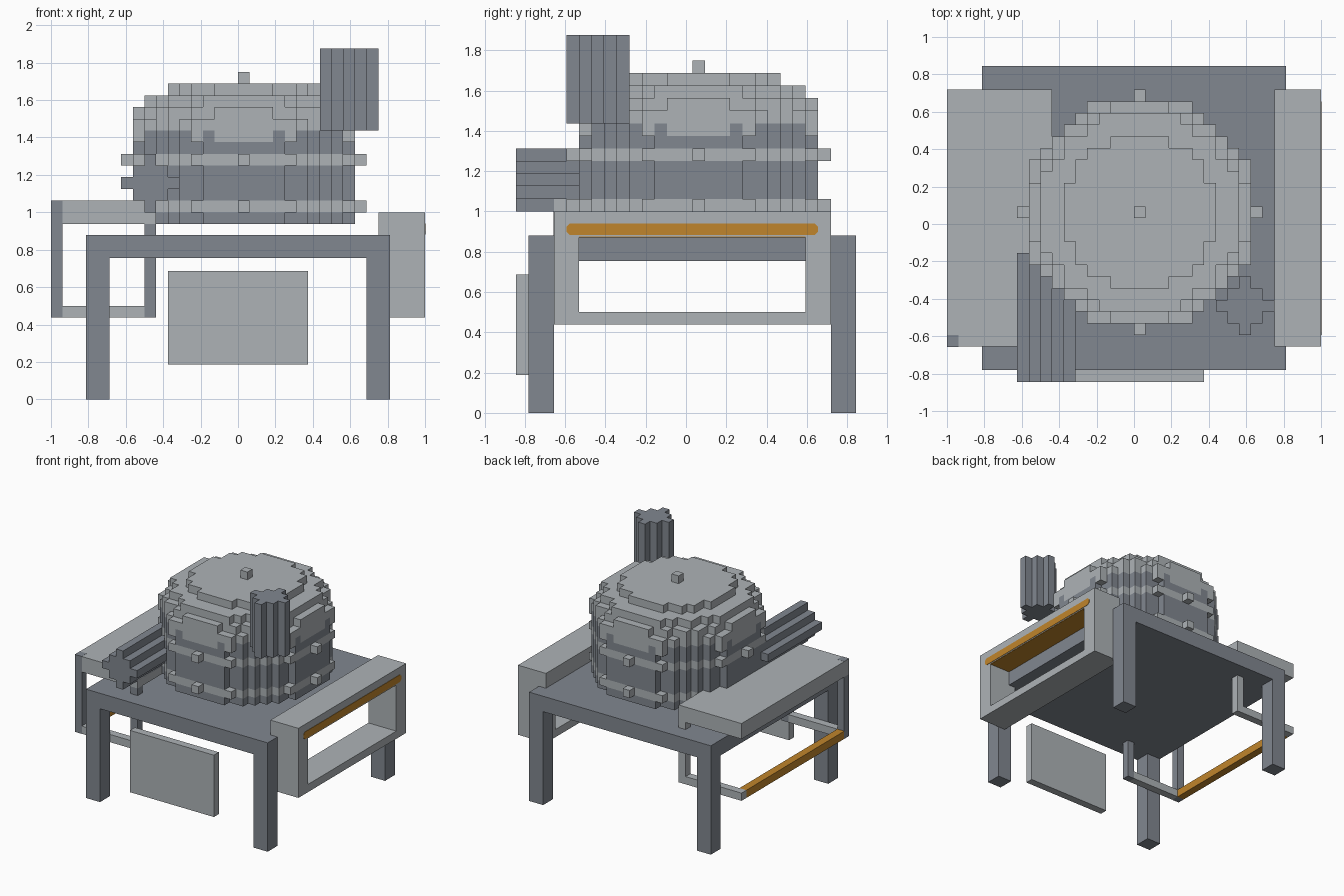
import bpy, bmesh, math
from mathutils import Vector

cube = bpy.data.objects.get("Cube")
if cube:
    bpy.data.objects.remove(cube, do_unlink=True)

U = 1 / 16  # block size


def material(name, rgb):
    m = bpy.data.materials.new(name)
    m.use_nodes = True
    m.diffuse_color = (*rgb, 1)
    m.node_tree.nodes["Principled BSDF"].inputs["Base Color"].default_value = (*rgb, 1)
    return m


LIGHT = material("light grey", (0.42, 0.45, 0.47))
SLATE = material("slate grey", (0.22, 0.242, 0.277))
ORANGE = material("orange", (0.53, 0.235, 0.025))


def finish(name, bm, *mats):
    bmesh.ops.recalc_face_normals(bm, faces=bm.faces)
    me = bpy.data.meshes.new(name)
    bm.to_mesh(me)
    bm.free()
    for m in mats:
        me.materials.append(m)
    ob = bpy.data.objects.new(name, me)
    bpy.context.collection.objects.link(ob)
    return ob


def boxes(name, mat, *spans):
    """One object from boxes given as (x0, x1, y0, y1, z0, z1)."""
    bm = bmesh.new()
    for x0, x1, y0, y1, z0, z1 in spans:
        made = bmesh.ops.create_cube(bm, size=1)["verts"]
        for v in made:
            v.co = Vector((x0 + (v.co.x + .5) * (x1 - x0),
                           y0 + (v.co.y + .5) * (y1 - y0),
                           z0 + (v.co.z + .5) * (z1 - z0)))
    return finish(name, bm, mat)


def disc(r):
    n = int(r) + 1
    return {(i, j) for i in range(-n, n + 1) for j in range(-n, n + 1) if math.hypot(i, j) <= r}


def diamond(r):
    return {(i, j) for i in range(-r, r + 1) for j in range(-r, r + 1) if abs(i) + abs(j) <= r}


def stepped_prism(name, cells, place, h0, h1, mats, rule=None):
    """Extrude a set of grid cells; place(a, b, h) maps grid to space."""
    bm = bmesh.new()

    def quad(pts, idx):
        bm.faces.new([bm.verts.new(place(*p)) for p in pts]).material_index = idx

    for i, j in cells:
        c = [(i - .5, j - .5), (i + .5, j - .5), (i + .5, j + .5), (i - .5, j + .5)]
        idx = rule(i, j) if rule else 0
        for h in (h0, h1):
            quad([(a, b, h) for a, b in c], idx)
        for k, (di, dj) in enumerate([(0, -1), (1, 0), (0, 1), (-1, 0)]):
            if (i + di, j + dj) not in cells:
                p, q = c[k], c[(k + 1) % 4]
                quad([(*p, h0), (*q, h0), (*q, h1), (*p, h1)], idx)
    bmesh.ops.remove_doubles(bm, verts=bm.verts, dist=1e-5)
    bmesh.ops.recalc_face_normals(bm, faces=bm.faces)
    bmesh.ops.dissolve_limit(bm, angle_limit=0.01, verts=bm.verts, edges=bm.edges,
                             delimit={'MATERIAL'})
    return finish(name, bm, *mats)


# Table
X, Y0, Y1 = 0.8125, -0.78125, 0.84375
boxes("table_top", SLATE, (-X, X, Y0, Y1, 0.755, 0.88))
for side, xa in (("right", -X), ("left", X - 2 * U)):
    for end, ya in (("front", Y0), ("back", Y1 - 2 * U)):
        boxes(f"{end}_{side}_leg", SLATE, (xa, xa + 2 * U, ya, ya + 2 * U, 0, 0.755))

# Hanging front panel
boxes("front_panel", LIGHT, (-0.375, 0.375, -0.84375, -0.78125, 0.1875, 0.6875))

# Open box on the left side, with orange trim
A, B = -0.65625, 0.71875
boxes("side_box", LIGHT,
      (0.75, 1, A, B, 0.875, 1), (0.75, 1, A, B, 0.4375, 0.5),
      (0.75, 1, A, A + 2 * U, 0.5, 0.875), (0.75, 1, B - 2 * U, B, 0.5, 0.875))
boxes("side_box_lining", ORANGE, (0.752, 0.998, A + 2 * U, B - 2 * U, 0.871, 0.876))
bm = bmesh.new()
ya, yb, za, zb, c = A + U, B - U, 0.882, 0.94, 0.017
outline = [(ya + c, za), (yb - c, za), (yb, za + c), (yb, zb - c),
           (yb - c, zb), (ya + c, zb), (ya, zb - c), (ya, za + c)]
face = bm.faces.new([bm.verts.new((0.999, y, z)) for y, z in outline])
ext = bmesh.ops.extrude_face_region(bm, geom=[face])["geom"]
bmesh.ops.translate(bm, vec=(0.004, 0, 0), verts=[v for v in ext if isinstance(v, bmesh.types.BMVert)])
finish("side_box_stripe", bm, ORANGE)

# Open shelf frame on the right side
boxes("shelf_slab", LIGHT, (-1, -0.4375, A, B, 0.9375, 1.0625))
boxes("shelf_lower_bars", LIGHT,
      (-1 + U, -0.5, A, A + U, 0.4375, 0.5), (-1, -0.4375, B - U, B, 0.4375, 0.5))
boxes("shelf_orange_bar", ORANGE, (-1, -1 + U, A + U, B - U, 0.4375, 0.5))
boxes("shelf_outer_post", SLATE, (-1.0, -1 + U, A - .001, A + U, 0.4375, 1.0635))
boxes("shelf_inner_post", SLATE, (-0.5, -0.4375, A, A + U, 0.4375, 0.9375))
boxes("shelf_back_post", LIGHT, (-0.5, -0.4375, B - U, B, 0.5, 0.9375))

# Round stepped body, bottom to top: name, z0, z1, radius in blocks, colour
CX, CY = 0.03125, 0.0625


def upright(a, b, h):
    return CX + a * U, CY + b * U, h


layers = [("body_base", 0.9375, 1.0, 9.5, SLATE),
          ("body_lower_band", 1.0, 1.0625, 9.88, LIGHT),
          ("body_wall", 1.0625, 1.25, 9.5, SLATE),
          ("body_upper_band", 1.25, 1.3125, 9.88, LIGHT),
          ("body_upper_wall", 1.3125, 1.375, 9.5, SLATE),
          ("dome_rim", 1.4375, 1.5, 9.88, LIGHT),
          ("dome_lower", 1.5, 1.5625, 9.3, LIGHT),
          ("dome_middle", 1.5625, 1.625, 8.6, LIGHT),
          ("dome_top", 1.625, 1.6875, 6.5, LIGHT)]
for name, z0, z1, r, mat in layers:
    stepped_prism(name, disc(r), upright, z0, z1, [mat])
# Scalloped colour edge under the dome
stepped_prism("dome_scallops", disc(9.88), upright, 1.375, 1.4375, [SLATE, LIGHT],
              lambda i, j: int(min(abs(i), abs(j)) in (0, 1, 2, 4)))

# Studs around both bands and on top
for label, z in (("lower", 1.0), ("upper", 1.25)):
    spans = []
    for dx, dy in ((1, 0), (-1, 0), (0, 1), (0, -1)):
        x, y = CX + dx * 10 * U, CY + dy * 10 * U
        spans.append((x - U / 2, x + U / 2, y - U / 2, y + U / 2, z, z + U))
    boxes(f"{label}_studs", LIGHT, *spans)
boxes("top_knob", LIGHT, (CX - U / 2, CX + U / 2, CY - U / 2, CY + U / 2, 1.6875, 1.75))

# Chimney and forward barrel share a stepped diamond section
stepped_prism("chimney", diamond(2),
              lambda a, b, h: (0.59375 + a * U, -0.4375 + b * U, h), 1.4375, 1.875, [SLATE])
stepped_prism("barrel", diamond(2),
              lambda a, b, h: (-0.46875 + a * U, h, 1.15625 + b * U), -0.84375, -0.15625, [SLATE])
